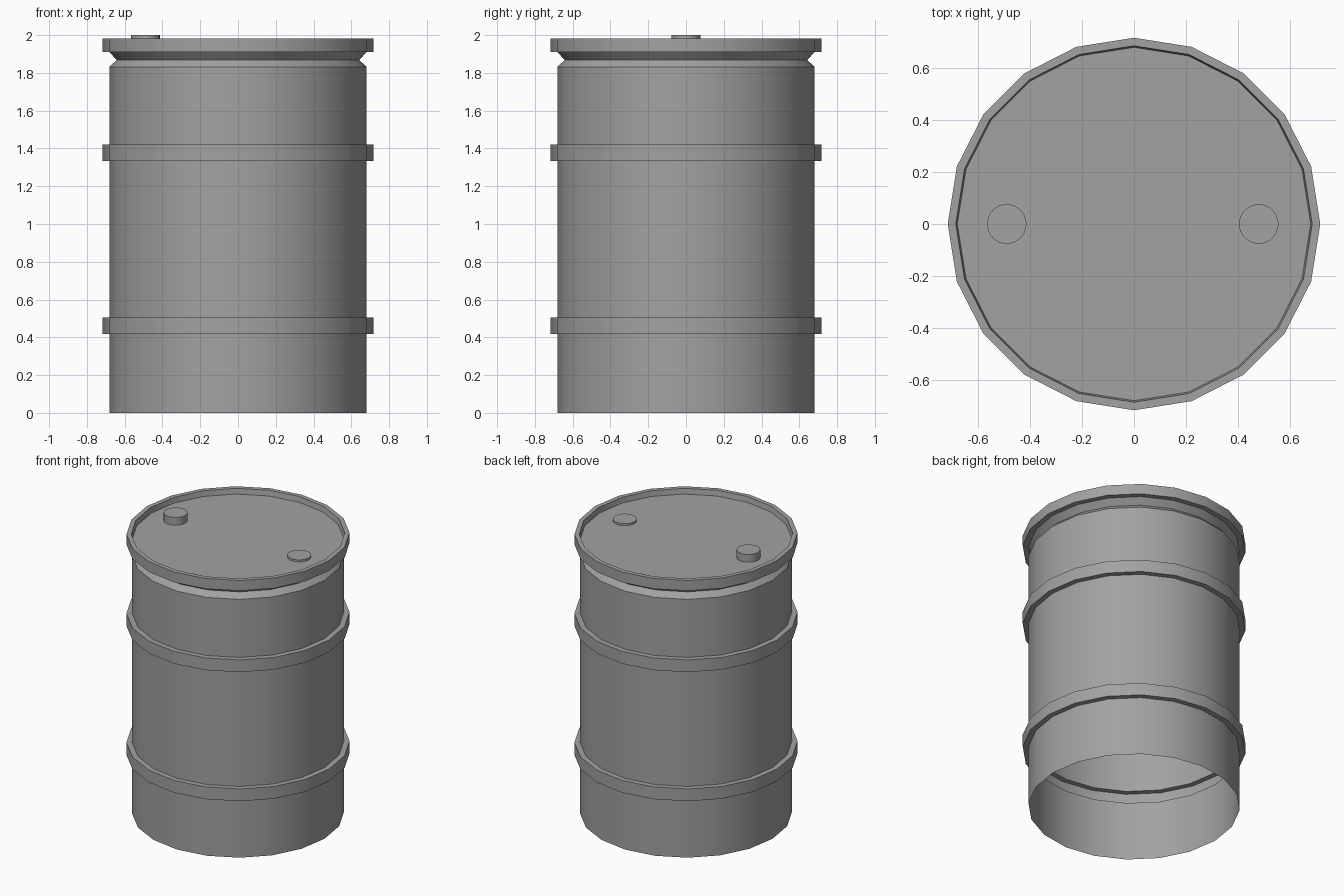
import bpy
import bmesh
from math import cos, sin, pi, radians

default = bpy.data.objects.get("Cube")
if default:
    bpy.data.objects.remove(default, do_unlink=True)

# Single painted-metal colour
GREY = (0.36, 0.36, 0.36, 1)
metal = bpy.data.materials.new("grey_metal")
metal.use_nodes = True
metal.diffuse_color = GREY
metal.node_tree.nodes["Principled BSDF"].inputs["Base Color"].default_value = GREY


def lathe(name, profile, sides, location=(0, 0, 0)):
    """Turn an outward-facing (radius, z) profile about z; close only its last ring."""
    bm = bmesh.new()
    rings = [[bm.verts.new((r * cos(2 * pi * i / sides), r * sin(2 * pi * i / sides), z))
              for i in range(sides)] for r, z in profile]
    for low, high in zip(rings, rings[1:]):
        for i in range(sides):
            j = (i + 1) % sides
            bm.faces.new((low[i], low[j], high[j], high[i]))
    bm.faces.new(rings[-1])
    mesh = bpy.data.meshes.new(name)
    bm.to_mesh(mesh)
    bm.free()
    mesh.materials.append(metal)
    obj = bpy.data.objects.new(name, mesh)
    obj.location = location
    bpy.context.collection.objects.link(obj)
    bpy.ops.object.select_all(action="DESELECT")
    obj.select_set(True)
    bpy.context.view_layer.objects.active = obj
    bpy.ops.object.shade_smooth_by_angle(angle=radians(30))
    return obj


WALL, BAND, LID_Z = 0.68, 0.717, 1.945

# Thin shell, open underneath, with two raised hoops
profile = [(WALL, 0)]
for low, high in ((0.418, 0.505), (1.333, 1.42)):
    profile += [(WALL, low), (BAND, low), (BAND, high), (WALL, high)]

# Pinched neck, overhanging rim and sunken lid
profile += [(WALL, 1.832), (0.643, 1.868), (WALL, 1.91), (BAND, 1.91),
            (BAND, 1.983), (0.686, 1.983), (WALL, LID_Z)]
lathe("barrel_shell", profile, 20)

# Tall and short bung caps on the lid
for name, x, height in (("tall_cap", -0.49, 0.055), ("short_cap", 0.48, 0.014)):
    lathe(name, [(0.076, 0), (0.076, height)], 32, (x, 0, LID_Z))
